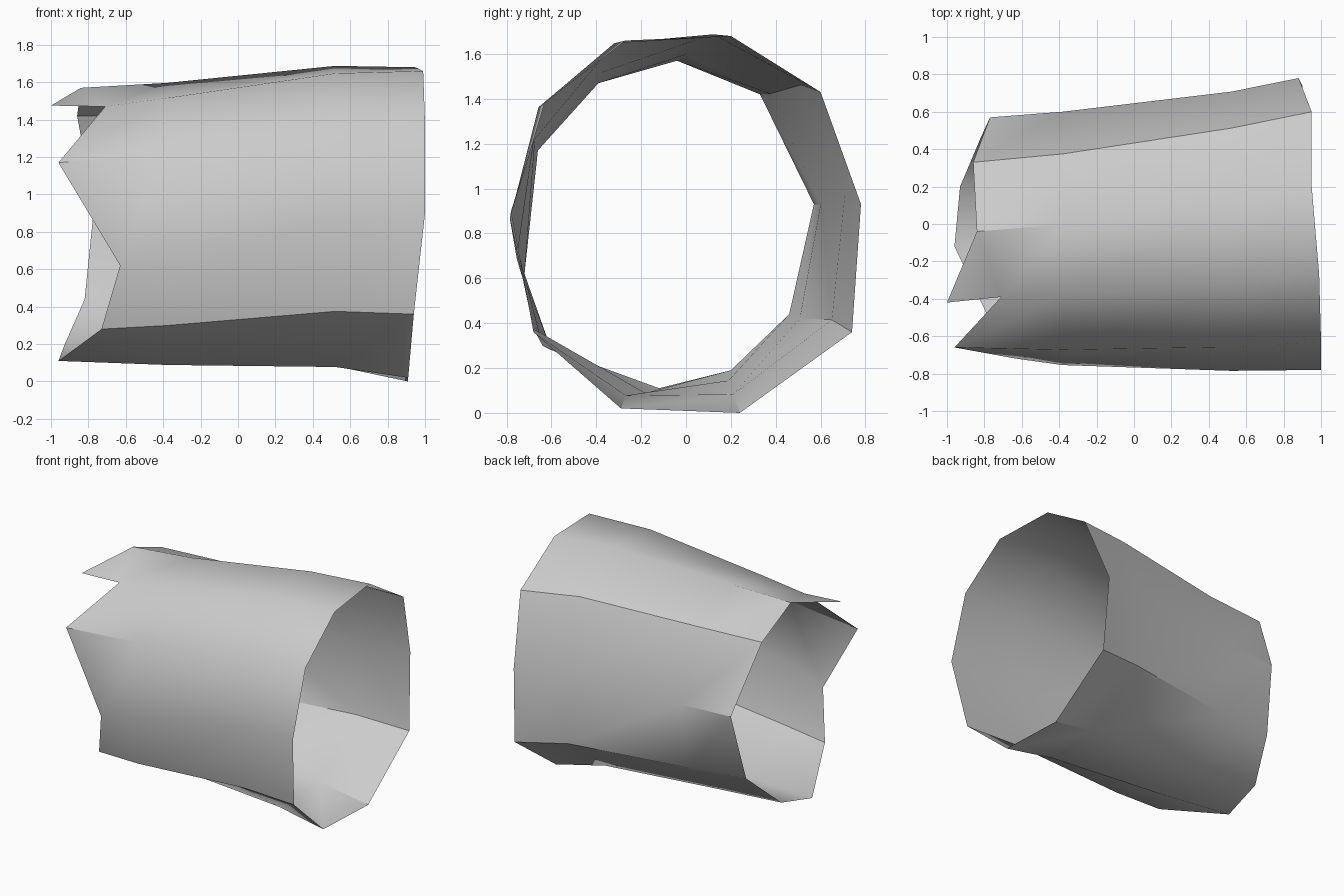
import bpy
import bmesh
import math
from mathutils import Vector

default_cube = bpy.data.objects.get("Cube")
if default_cube:
    bpy.data.objects.remove(default_cube, do_unlink=True)

# Single grey surface
grey = bpy.data.materials.new("plain grey")
grey.use_nodes = True
colour = (0.6, 0.6, 0.6, 1)
grey.diffuse_color = colour
grey.node_tree.nodes["Principled BSDF"].inputs["Base Color"].default_value = colour

# Ten-sided end profiles, from the bottom round by the front
broken_end = [Vector(p) for p in (
    (-.93, .20, .19), (-.96, -.12, .11), (-.73, -.60, .28), (-.63, -.72, .62),
    (-.96, -.66, 1.17), (-.71, -.39, 1.47), (-.84, -.04, 1.57), (-.86, .33, 1.42),
    (-.77, .57, .93), (-.82, .46, .44))]
wide_end = [Vector(p) for p in (
    (.91, .24, 0), (.91, -.29, .02), (.94, -.68, .36), (1, -.78, .90),
    (1, -.63, 1.38), (.99, -.27, 1.66), (.95, .20, 1.68), (.95, .60, 1.43),
    (.88, .78, .93), (.90, .74, .36))]


def middle_ring(x, blend, bend):
    """Blend the two ends at one station and shift it for the bend."""
    ring = []
    for a, b in zip(broken_end, wide_end):
        point = a.lerp(b, blend) + Vector(bend)
        point.x = x
        ring.append(point)
    return ring


rings = [broken_end,
         middle_ring(-.38, .24, (0, -.02, 0)),
         middle_ring(.52, .75, (0, -.02, .035)),
         wide_end]

# Loft the open hollow trunk
bm = bmesh.new()
loops = [[bm.verts.new(p) for p in ring] for ring in rings]
for left, right in zip(loops, loops[1:]):
    for i in range(len(left)):
        j = (i + 1) % len(left)
        bm.faces.new((left[i], right[i], right[j], left[j]))

# Splinter sticking out of the broken end
tip = bm.verts.new((-1, -.42, 1.475))
bm.faces.new((tip, loops[0][5], loops[0][6]))

mesh = bpy.data.meshes.new("hollow_trunk")
bm.to_mesh(mesh)
bm.free()
mesh.materials.append(grey)
trunk = bpy.data.objects.new("hollow_trunk", mesh)
bpy.context.collection.objects.link(trunk)

# Soft sides with the harder ridges kept crisp
bpy.ops.object.select_all(action="DESELECT")
trunk.select_set(True)
bpy.context.view_layer.objects.active = trunk
bpy.ops.object.shade_smooth_by_angle(angle=math.radians(36))
